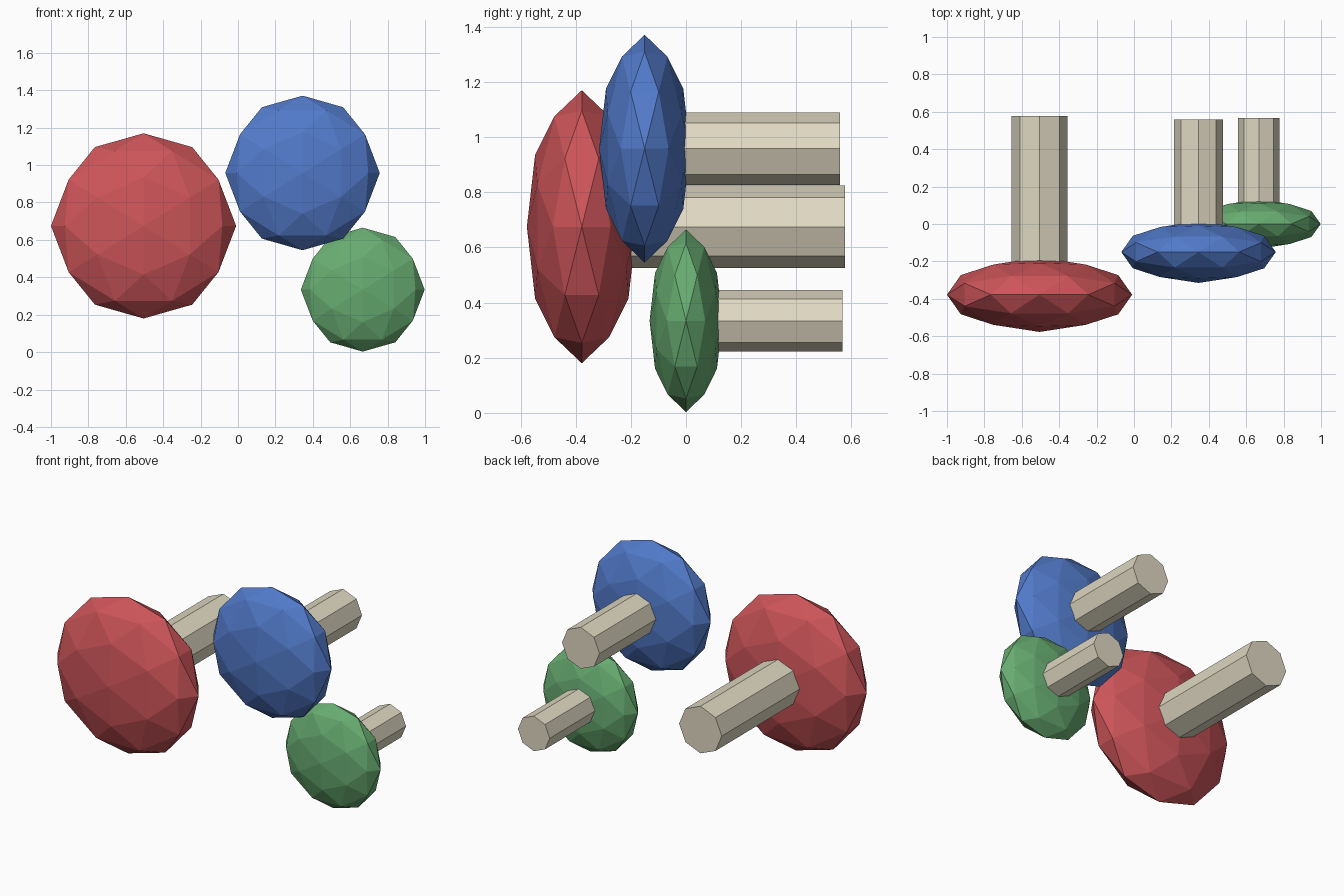
import bpy, bmesh
from itertools import product
from math import pi
from mathutils import Matrix, Vector

if "Cube" in bpy.data.objects:
    bpy.data.objects.remove(bpy.data.objects["Cube"])


def material(name, rgb):
    m = bpy.data.materials.new(name)
    m.diffuse_color = (*rgb, 1)
    m.use_nodes = True
    m.node_tree.nodes["Principled BSDF"].inputs["Base Color"].default_value = m.diffuse_color
    return m


def finish(bm, name, mat):
    bmesh.ops.recalc_face_normals(bm, faces=bm.faces)
    mesh = bpy.data.meshes.new(name)
    bm.to_mesh(mesh)
    bm.free()
    mesh.materials.append(mat)
    obj = bpy.data.objects.new(name, mesh)
    bpy.context.collection.objects.link(obj)
    return obj


def faceted_head(name, centre, r, depth, mat):
    # 80-sided icosphere aligned to its two-fold axes, squashed front to back
    seeds = [(0.5257, 0, 0.8507), (1, 0, 0), (0.809, 0.309, 0.5)]
    points = set()
    for s in seeds:
        for k in range(3):
            p = s[k:] + s[:k]
            for sign in product((-1, 1), repeat=3):
                points.add(tuple(a * b + 0.0 for a, b in zip(p, sign)))
    bm = bmesh.new()
    for p in sorted(points):
        bm.verts.new(Vector(p).normalized())
    bmesh.ops.convex_hull(bm, input=bm.verts)
    bmesh.ops.scale(bm, vec=(r, depth, r), verts=bm.verts)
    obj = finish(bm, name, mat)
    obj.location = centre


def stem(name, centre, r, end, mat):
    # Octagonal rod from the middle of the head to the back
    x, y, z = centre
    bm = bmesh.new()
    bmesh.ops.create_cone(bm, cap_ends=True, segments=8, radius1=r, radius2=r,
                          depth=end - y, matrix=Matrix.Rotation(pi / 2, 4, 'X'))
    obj = finish(bm, name, mat)
    obj.location = (x, (y + end) / 2, z)


beige = material("beige", (0.74, 0.69, 0.54))

# name, colour, centre, head radius, head half depth, stem radius, stem end
knobs = [
    ("red", (0.61, 0.09, 0.10), (-0.505, -0.378, 0.675), 0.495, 0.199, 0.149, 0.577),
    ("blue", (0.084, 0.195, 0.59), (0.345, -0.150, 0.958), 0.413, 0.165, 0.131, 0.559),
    ("green", (0.136, 0.413, 0.165), (0.667, 0.0, 0.334), 0.331, 0.132, 0.111, 0.568),
]
for name, rgb, centre, r, depth, stem_r, end in knobs:
    faceted_head(name + "_head", centre, r, depth, material(name, rgb))
    stem(name + "_stem", centre, stem_r, end, beige)
